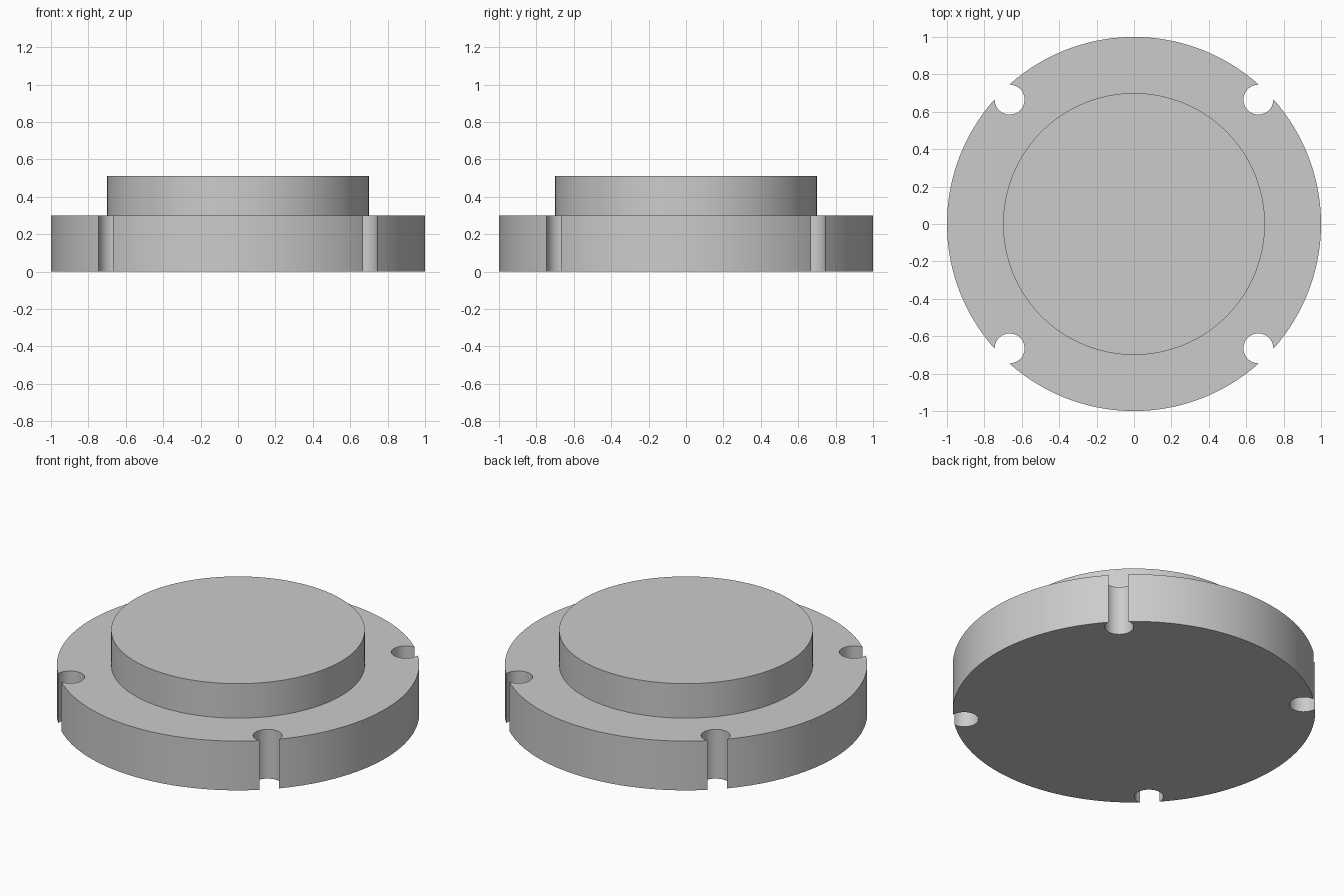
import bpy
import bmesh
from math import radians
from mathutils import Matrix, Vector

default = bpy.data.objects.get("Cube")
if default:
    bpy.data.objects.remove(default, do_unlink=True)

FLANGE_R, FLANGE_H = 1.0, 0.30
BOSS_R, TOP_Z = 0.70, 0.51
NOTCH_R, NOTCH_POS = 0.08, 0.665

grey = bpy.data.materials.new("plain grey")
grey.use_nodes = True
colour = (0.6, 0.6, 0.6, 1)
grey.diffuse_color = colour
grey.node_tree.nodes["Principled BSDF"].inputs["Base Color"].default_value = colour


def make_object(name, bm):
    bmesh.ops.recalc_face_normals(bm, faces=bm.faces)
    mesh = bpy.data.meshes.new(name)
    bm.to_mesh(mesh)
    bm.free()
    mesh.materials.append(grey)
    obj = bpy.data.objects.new(name, mesh)
    bpy.context.collection.objects.link(obj)
    return obj


# Stepped disc: wide flange with a raised round boss, turned from one profile
bm = bmesh.new()
profile = [(0, 0), (FLANGE_R, 0), (FLANGE_R, FLANGE_H),
           (BOSS_R, FLANGE_H), (BOSS_R, TOP_Z), (0, TOP_Z)]
verts = [bm.verts.new((r, 0, z)) for r, z in profile]
edges = [bm.edges.new(pair) for pair in zip(verts, verts[1:])]
bmesh.ops.spin(bm, geom=verts + edges, cent=(0, 0, 0), axis=(0, 0, 1),
               angle=radians(360), steps=128)
bmesh.ops.remove_doubles(bm, verts=bm.verts, dist=0.0001)
disc = make_object("flanged_disc", bm)

# Four round bolt notches through the flange rim
bm = bmesh.new()
for sx in (-1, 1):
    for sy in (-1, 1):
        place = Matrix.Translation(Vector((sx * NOTCH_POS, sy * NOTCH_POS, FLANGE_H / 2)))
        bmesh.ops.create_cone(bm, cap_ends=True, segments=48, radius1=NOTCH_R,
                              radius2=NOTCH_R, depth=FLANGE_H + 0.2, matrix=place)
cutter = make_object("notch_cutter", bm)

cut = disc.modifiers.new("notches", "BOOLEAN")
cut.operation = "DIFFERENCE"
cut.solver = "EXACT"
cut.object = cutter

# Apply the cut, drop the cutter, and smooth the round walls
bpy.ops.object.select_all(action="DESELECT")
disc.select_set(True)
bpy.context.view_layer.objects.active = disc
bpy.ops.object.modifier_apply(modifier=cut.name)
bpy.data.objects.remove(cutter, do_unlink=True)
bpy.ops.object.shade_smooth_by_angle(angle=radians(30))
